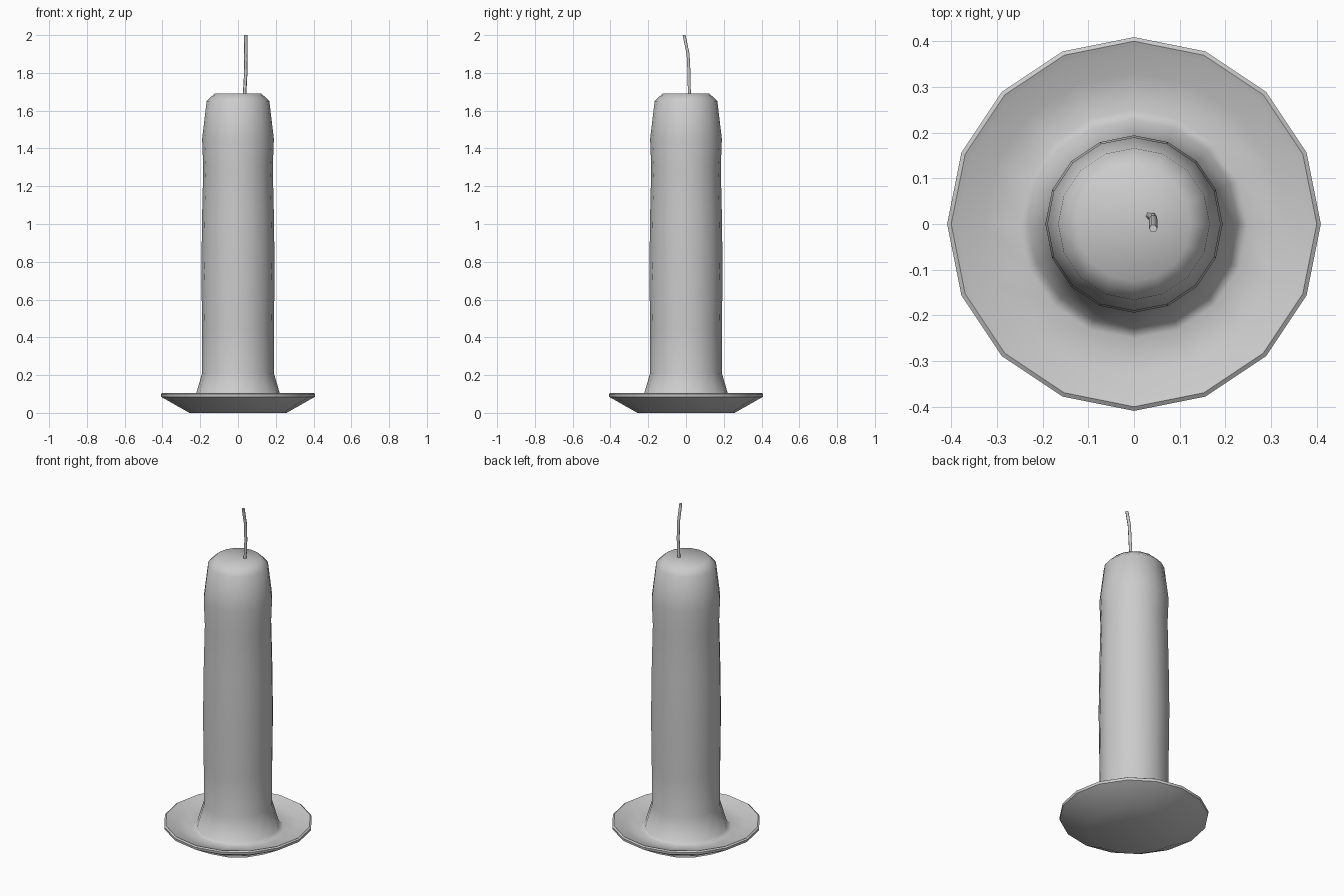
import bpy, bmesh, math
from mathutils import Vector

cube = bpy.data.objects.get("Cube")
if cube:
    bpy.data.objects.remove(cube, do_unlink=True)

SIDES = 16

grey = bpy.data.materials.new("plain_grey")
grey.use_nodes = True
grey.diffuse_color = (0.6, 0.6, 0.6, 1)
grey.node_tree.nodes["Principled BSDF"].inputs["Base Color"].default_value = (0.6, 0.6, 0.6, 1)


def finish(name, bm, smooth_angle):
    bmesh.ops.recalc_face_normals(bm, faces=bm.faces)
    mesh = bpy.data.meshes.new(name)
    bm.to_mesh(mesh)
    bm.free()
    mesh.materials.append(grey)
    obj = bpy.data.objects.new(name, mesh)
    bpy.context.collection.objects.link(obj)
    bpy.ops.object.select_all(action='DESELECT')
    obj.select_set(True)
    bpy.context.view_layer.objects.active = obj
    bpy.ops.object.shade_smooth_by_angle(angle=math.radians(smooth_angle))
    return obj


def add_ring(bm, centre, radius, sides, u=Vector((1, 0, 0)), v=Vector((0, 1, 0))):
    angles = [math.tau * i / sides for i in range(sides)]
    return [bm.verts.new(centre + radius * (math.cos(a) * u + math.sin(a) * v)) for a in angles]


def bridge(bm, rings):
    for a, b in zip(rings, rings[1:]):
        for i in range(len(a)):
            j = (i + 1) % len(a)
            bm.faces.new((a[i], a[j], b[j], b[i]))


def lathe(bm, profile):
    rings = [add_ring(bm, Vector((0, 0, z)), r, SIDES) for r, z in profile]
    bridge(bm, rings)
    return rings


# Saucer underside and lip
bm = bmesh.new()
rings = lathe(bm, [(0.257, 0), (0.407, 0.085), (0.409, 0.1), (0.4, 0.106), (0.39, 0.102)])
bm.faces.new(rings[0])
finish("saucer", bm, 40)

# Candle, flared at the foot and flowing into the dish
bm = bmesh.new()
rings = lathe(bm, [
    (0.39, 0.102), (0.33, 0.08), (0.25, 0.065), (0.228, 0.08), (0.19, 0.21),
    (0.19, 0.45), (0.194, 0.75), (0.19, 1.05), (0.184, 1.3),
    (0.19, 1.45), (0.166, 1.65), (0.125, 1.69)])
# Top fan meets at the off-centre wick
tip = bm.verts.new((0.037, 0.018, 1.69))
top = rings[-1]
for i in range(SIDES):
    bm.faces.new((top[i], top[(i + 1) % SIDES], tip))
finish("candle", bm, 100)

# Bent wick
bm = bmesh.new()
path = [Vector(p) for p in [(0.034, 0.018, 1.67), (0.041, 0.016, 1.8),
                            (0.042, 0.011, 1.9), (0.042, -0.01, 2.0)]]
rings = [add_ring(bm, p, 0.009, 6) for p in path]
bridge(bm, rings)
bm.faces.new(rings[0])
bm.faces.new(rings[-1])
finish("wick", bm, 65)
